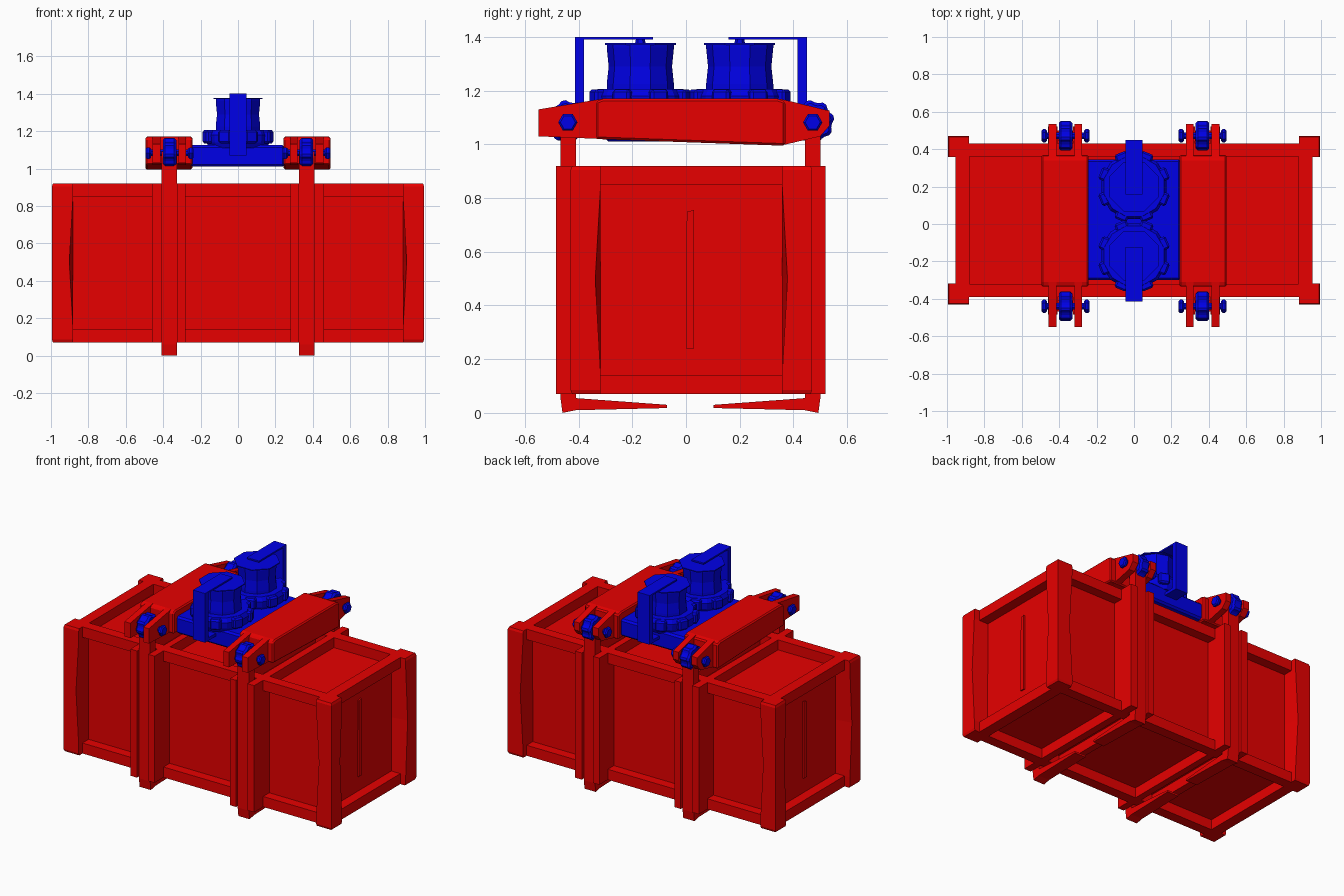
import bpy, bmesh, math
from mathutils import Matrix, Vector

if "Cube" in bpy.data.objects:
    bpy.data.objects.remove(bpy.data.objects["Cube"])


def material(name, rgb):
    m = bpy.data.materials.new(name)
    m.diffuse_color = (*rgb, 1)
    m.use_nodes = True
    m.node_tree.nodes["Principled BSDF"].inputs["Base Color"].default_value = m.diffuse_color
    return m


RED = material("red paint", (0.8, 0.0, 0.0))
BLUE = material("blue paint", (0.0, 0.0, 0.8))


def finish(name, bm, mat):
    bmesh.ops.recalc_face_normals(bm, faces=bm.faces)
    me = bpy.data.meshes.new(name)
    bm.to_mesh(me)
    bm.free()
    me.materials.append(mat)
    ob = bpy.data.objects.new(name, me)
    bpy.context.collection.objects.link(ob)
    return ob


def bevel(ob, width):
    mod = ob.modifiers.new("edge", 'BEVEL')
    mod.width, mod.segments = width, 1


def box(name, x, y, z, mat=RED):
    bm = bmesh.new()
    bmesh.ops.create_cube(bm, size=1)
    for v in bm.verts:
        v.co = [a + (t + 0.5) * (b - a) for t, (a, b) in zip(v.co, (x, y, z))]
    return finish(name, bm, mat)


def side_profile(name, pts, x0, x1, mat=RED):
    """Extrude a y-z outline along x."""
    bm = bmesh.new()
    f = bm.faces.new([bm.verts.new((x0, y, z)) for y, z in pts])
    r = bmesh.ops.extrude_face_region(bm, geom=[f])
    for v in r["geom"]:
        if isinstance(v, bmesh.types.BMVert):
            v.co.x = x1
    return finish(name, bm, mat)


def lathe(name, rings, centre, axis='Z', sides=10, teeth=0.0, mat=BLUE):
    """Stack rings of (radius, height); teeth pulls in alternate pairs of corners."""
    bm = bmesh.new()
    loops = []
    for r, h in rings:
        loop = []
        for i in range(sides):
            k = r * (1 - teeth * (i % 4 > 1))
            a = math.tau * (i + 0.5) / sides
            loop.append(bm.verts.new((k * math.cos(a), k * math.sin(a), h)))
        loops.append(loop)
    for lo, hi in zip(loops, loops[1:]):
        for i in range(sides):
            j = (i + 1) % sides
            bm.faces.new((lo[i], lo[j], hi[j], hi[i]))
    bm.faces.new(loops[0])
    bm.faces.new(loops[-1])
    rot = Matrix.Rotation(math.pi / 2, 4, 'Y') if axis == 'X' else Matrix()
    bm.transform(Matrix.Translation(Vector(centre)) @ rot)
    return finish(name, bm, mat)


def span(s, a, b):
    return (min(s * a, s * b), max(s * a, s * b))


YC = 0.02  # crate centre in depth

# Crate core: the deeply recessed panels
box("crate_panels", (-0.888, 0.888), (YC - 0.345, YC + 0.345), (0.138, 0.853))

# Long rails along the front and back, top and bottom
for z in ((0.07, 0.14), (0.85, 0.92)):
    for s in (-1, 1):
        a, b = span(s, 0.34, 0.41)
        box("long_rail", (-0.955, 0.955), (YC + a, YC + b), z)
        box("end_rail", span(s, 0.88, 0.955), (YC - 0.40, YC + 0.40), z)

# Corner posts, with side faces notched halfway up
for sx in (-1, 1):
    for sy in (-1, 1):
        bm = bmesh.new()
        loops = []
        for z, d, out in ((0.07, 0, 0.006), (0.085, 0, 0), (0.14, 0, 0), (0.5, 0.02, 0),
                          (0.85, 0, 0), (0.905, 0, 0), (0.92, 0, 0.006)):
            xi, yi = 0.882, 0.338
            xo, yo = 0.995 - out, 0.45 - out
            loops.append([bm.verts.new((sx * x, YC + sy * y, z)) for x, y in
                          ((xi, yi), (xo, yi + d), (xo, yo), (xi + d, yo))])
        for lo, hi in zip(loops, loops[1:]):
            for i in range(4):
                j = (i + 1) % 4
                bm.faces.new((lo[i], lo[j], hi[j], hi[i]))
        bm.faces.new(loops[0])
        bm.faces.new(loops[-1])
        finish("corner_post", bm, RED)

for s in (-1, 1):
    # Thin ridge on the end panel
    side_profile("end_ridge", [(0.0, 0.24), (0.03, 0.24), (0.03, 0.755), (0.003, 0.75)],
                 s * 0.88, s * 0.897)

    # Paired ribs wrapping the crate
    for a, b in ((0.28, 0.325), (0.41, 0.46)):
        x = span(s, a, b)
        for y in ((-0.485, -0.32), (0.36, 0.52)):
            box("rib_side", x, y, (0.07, 0.92))
        for z in ((0.07, 0.14), (0.85, 0.92)):
            box("rib_bar", x, (-0.33, 0.37), z)

    # Clamp beam above the crate
    beam = side_profile("clamp_beam", [(-0.335, 1.02), (0.37, 0.995), (0.37, 1.16),
                                       (0.34, 1.17), (-0.31, 1.17), (-0.335, 1.16)],
                        s * 0.243, s * 0.495)
    bevel(beam, 0.008)

    # Fork prongs at both ends of the beam
    for a, b in ((0.277, 0.318), (0.415, 0.458)):
        side_profile("front_prong", [(-0.31, 1.02), (-0.55, 1.03), (-0.55, 1.13),
                                     (-0.31, 1.17)], s * a, s * b)
        side_profile("back_prong", [(0.35, 0.995), (0.50, 1.03), (0.535, 1.07),
                                    (0.535, 1.125), (0.35, 1.17)], s * a, s * b)

    # Hooked claws, front and back
    front = [(-0.468, 1.09), (-0.468, 0.06), (-0.46, 0.0), (-0.41, 0.01), (-0.07, 0.018),
             (-0.07, 0.03), (-0.41, 0.055), (-0.41, 1.09)]
    side_profile("front_claw", front, s * 0.325, s * 0.408)
    side_profile("back_claw", [(0.033 - y, z) for y, z in front], s * 0.325, s * 0.408)

    # Pivot wheels, pins and bolt heads
    for y in (-0.44, 0.472):
        c = (s * 0.366, y, 1.085)
        lathe("pivot_wheel", [(0.068, -0.036), (0.08, -0.024), (0.08, 0.024), (0.068, 0.036)],
              c, 'X', 32, 0.1)
        lathe("pivot_pin", [(0.018, -0.125), (0.018, 0.125)], c, 'X', 8)
        for e in (-1, 1):
            lathe("bolt_head", [(0.028, -0.014), (0.036, -0.006), (0.036, 0.006), (0.028, 0.014)],
                  (c[0] + e * 0.114, y, 1.082), 'X', 6)

# Motor base between the beams
bevel(box("motor_base", (-0.255, 0.25), (-0.30, 0.345), (1.01, 1.125), BLUE), 0.012)

# Twin motors with lugged collars and thin caps
for y in (-0.17, 0.2):
    lathe("motor_collar", [(0.16, 1.11), (0.175, 1.14), (0.18, 1.18), (0.165, 1.207)],
          (0, y, 0), sides=12)
    for i in range(8):
        lug = box("collar_lug", (0.13, 0.195), (-0.035, 0.035), (1.135, 1.205), BLUE)
        lug.data.transform(Matrix.Translation((0, y, 0))
                           @ Matrix.Rotation(math.tau * (i + 0.5) / 8, 4, 'Z'))
        bevel(lug, 0.01)
    lathe("motor_drum", [(0.125, 1.2), (0.125, 1.225), (0.118, 1.29), (0.125, 1.36), (0.125, 1.374)],
          (0, y, 0), sides=10)
    lathe("motor_cap", [(0.143, 1.371), (0.143, 1.377)], (0, y, 0), sides=8)
    lathe("cap_stud", [(0.02, 1.375), (0.016, 1.395)], (0, y, 0), sides=6)

# Angled brackets reaching over the motors
for s in (-1, 1):
    pts = [(0.28, 1.07), (0.432, 1.07), (0.432, 1.4), (0.14, 1.4),
           (0.14, 1.39), (0.397, 1.39), (0.397, 1.09), (0.28, 1.09)]
    side_profile("bracket", [(0.018 + s * y, z) for y, z in pts], -0.045, 0.045, BLUE)
